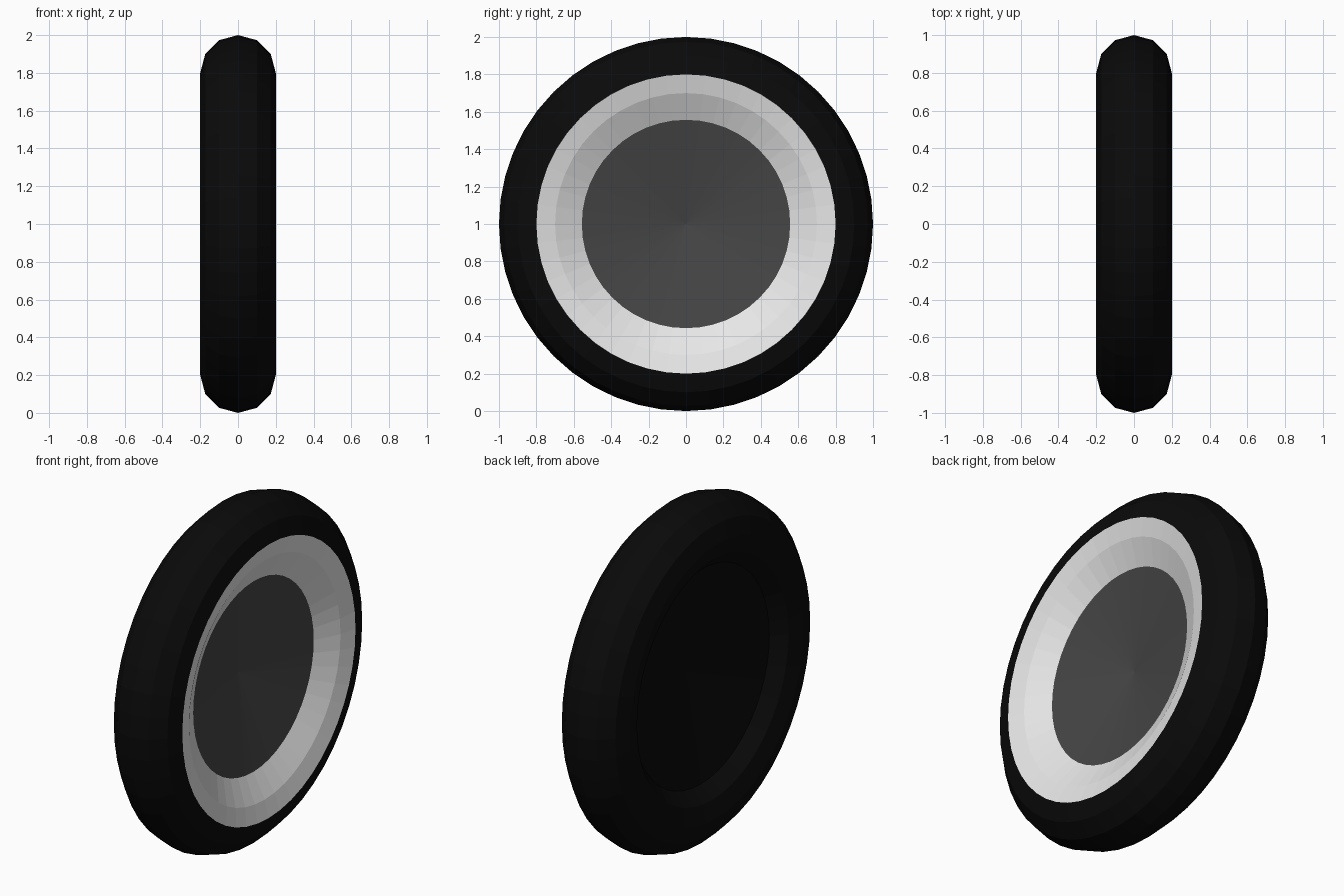
import bpy, bmesh, math

if "Cube" in bpy.data.objects:
    bpy.data.objects.remove(bpy.data.objects["Cube"])

SEGMENTS = 48


def material(name, value):
    m = bpy.data.materials.new(name)
    m.diffuse_color = (value, value, value, 1)
    m.use_nodes = True
    m.node_tree.nodes["Principled BSDF"].inputs["Base Color"].default_value = m.diffuse_color
    return m


def lathe(name, profile, mat):
    """Spin (x, radius) points about the wheel axle; radius 0 makes a pole."""
    bm = bmesh.new()
    rings = []
    for x, r in profile:
        if r == 0:
            rings.append([bm.verts.new((x, 0, 1))] * SEGMENTS)
        else:
            angles = [2 * math.pi * i / SEGMENTS for i in range(SEGMENTS)]
            rings.append([bm.verts.new((x, r * math.cos(a), 1 + r * math.sin(a)))
                          for a in angles])
    for a, b in zip(rings, rings[1:]):
        for i in range(SEGMENTS):
            j = (i + 1) % SEGMENTS
            # dict removes the doubled corner at a pole
            bm.faces.new(list(dict.fromkeys((a[i], a[j], b[j], b[i]))))
    mesh = bpy.data.meshes.new(name)
    bm.to_mesh(mesh)
    bm.free()
    mesh.materials.append(mat)
    obj = bpy.data.objects.new(name, mesh)
    bpy.context.collection.objects.link(obj)
    return obj


black = material("rubber black", 0.003)
silver = material("rim silver", 0.8)
grey = material("hub dark grey", 0.06)

# Tyre: twelve-sided round section from the outer edge of the rim over the
# tread, down the inner side and closed with a shallow black cone
section = [(0.2 * math.cos(math.radians(a)), 0.8 + 0.2 * math.sin(math.radians(a)))
           for a in range(0, 241, 30)]
lathe("tyre", section + [(0, 0)], black)

# Rim: two sloping bands on the outer side
lathe("rim", [(0.1, 0.557), (0.173, 0.7), (0.2, 0.8)], silver)

# Hub cover: shallow dished cone
lathe("hub_cover", [(0, 0), (0.1, 0.557)], grey)
